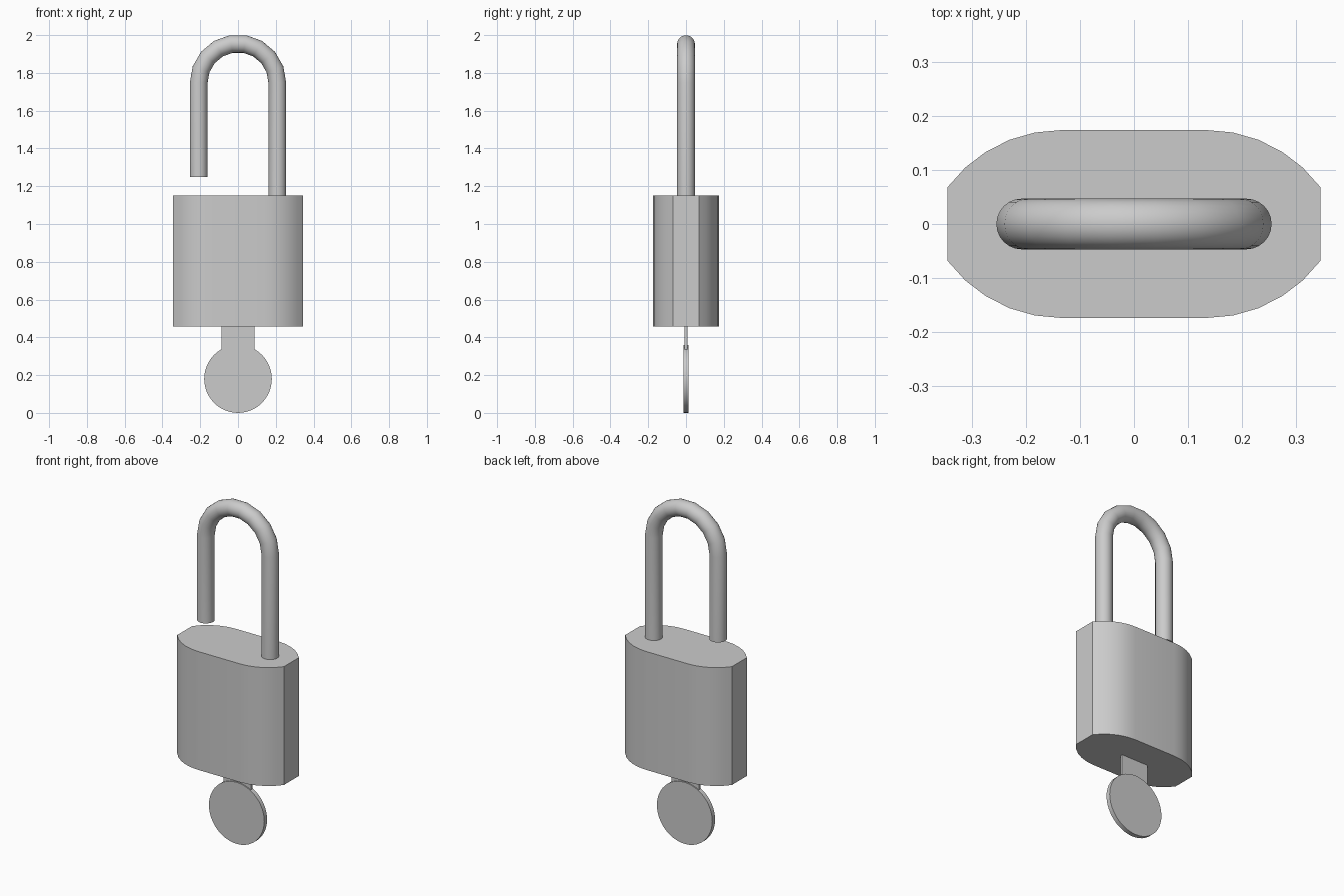
import bpy, bmesh
from math import sin, cos, pi, radians
from mathutils import Vector

if "Cube" in bpy.data.objects:
    bpy.data.objects.remove(bpy.data.objects["Cube"])


def make_object(name, bm, smooth=True):
    bmesh.ops.recalc_face_normals(bm, faces=bm.faces)
    mesh = bpy.data.meshes.new(name)
    bm.to_mesh(mesh)
    bm.free()
    obj = bpy.data.objects.new(name, mesh)
    bpy.context.collection.objects.link(obj)
    if smooth:
        bpy.ops.object.select_all(action='DESELECT')
        obj.select_set(True)
        bpy.context.view_layer.objects.active = obj
        bpy.ops.object.shade_smooth_by_angle(angle=radians(30))
    return obj


def extrude_outline(name, points, offset, smooth=True):
    bm = bmesh.new()
    face = bm.faces.new([bm.verts.new(p) for p in points])
    moved = bmesh.ops.extrude_face_region(bm, geom=[face])["geom"]
    verts = [g for g in moved if isinstance(g, bmesh.types.BMVert)]
    bmesh.ops.translate(bm, verts=verts, vec=offset)
    if not face.is_valid or face not in bm.faces[:]:
        bm.faces.new([v for v in bm.verts if v not in verts])
    return make_object(name, bm, smooth)


# Lock body: flat front and back, rounded shoulders, narrow flat ends
R, STEPS, SWEEP = 0.262, 5, radians(53.3)
quarter = [(0.135 + R * sin(SWEEP * i / STEPS), 0.174 - R * (1 - cos(SWEEP * i / STEPS)))
           for i in range(STEPS + 1)]
right = quarter + [(x, -y) for x, y in reversed(quarter)]
outline = right + [(-x, -y) for x, y in right]
extrude_outline("lock_body", [(x, y, 0.458) for x, y in outline], (0, 0, 0.692))

# Shackle: round bar swept along an open U, one leg lifted out of the body
LEG, TUBE, SPRING, SIDES, ARC = 0.208, 0.047, 1.748, 24, 9
path = [(Vector((LEG, 0, 1.14)), 0)]
path += [(Vector((LEG * cos(pi * i / ARC), 0, SPRING + LEG * sin(pi * i / ARC))), pi * i / ARC)
         for i in range(ARC + 1)]
path.append((Vector((-LEG, 0, 1.25)), pi))
bm = bmesh.new()
rings = []
for centre, a in path:
    outward = Vector((cos(a), 0, sin(a)))
    rings.append([bm.verts.new(centre + outward * TUBE * cos(2 * pi * k / SIDES)
                               + Vector((0, TUBE * sin(2 * pi * k / SIDES), 0)))
                  for k in range(SIDES)])
for lower, upper in zip(rings, rings[1:]):
    for k in range(SIDES):
        n = (k + 1) % SIDES
        bm.faces.new((lower[k], lower[n], upper[n], upper[k]))
bm.faces.new(rings[0])
bm.faces.new(rings[-1])
make_object("shackle", bm)

# Key: thin blade entering the body and a round flat bow
blade = [(-0.088, -0.007, 0.3), (0.088, -0.007, 0.3), (0.088, -0.007, 0.47), (-0.088, -0.007, 0.47)]
extrude_outline("key_blade", blade, (0, 0.014, 0), smooth=False)
bow = [(0.179 * cos(2 * pi * i / 48), -0.013, 0.18 + 0.18 * sin(2 * pi * i / 48)) for i in range(48)]
extrude_outline("key_bow", bow, (0, 0.026, 0))
